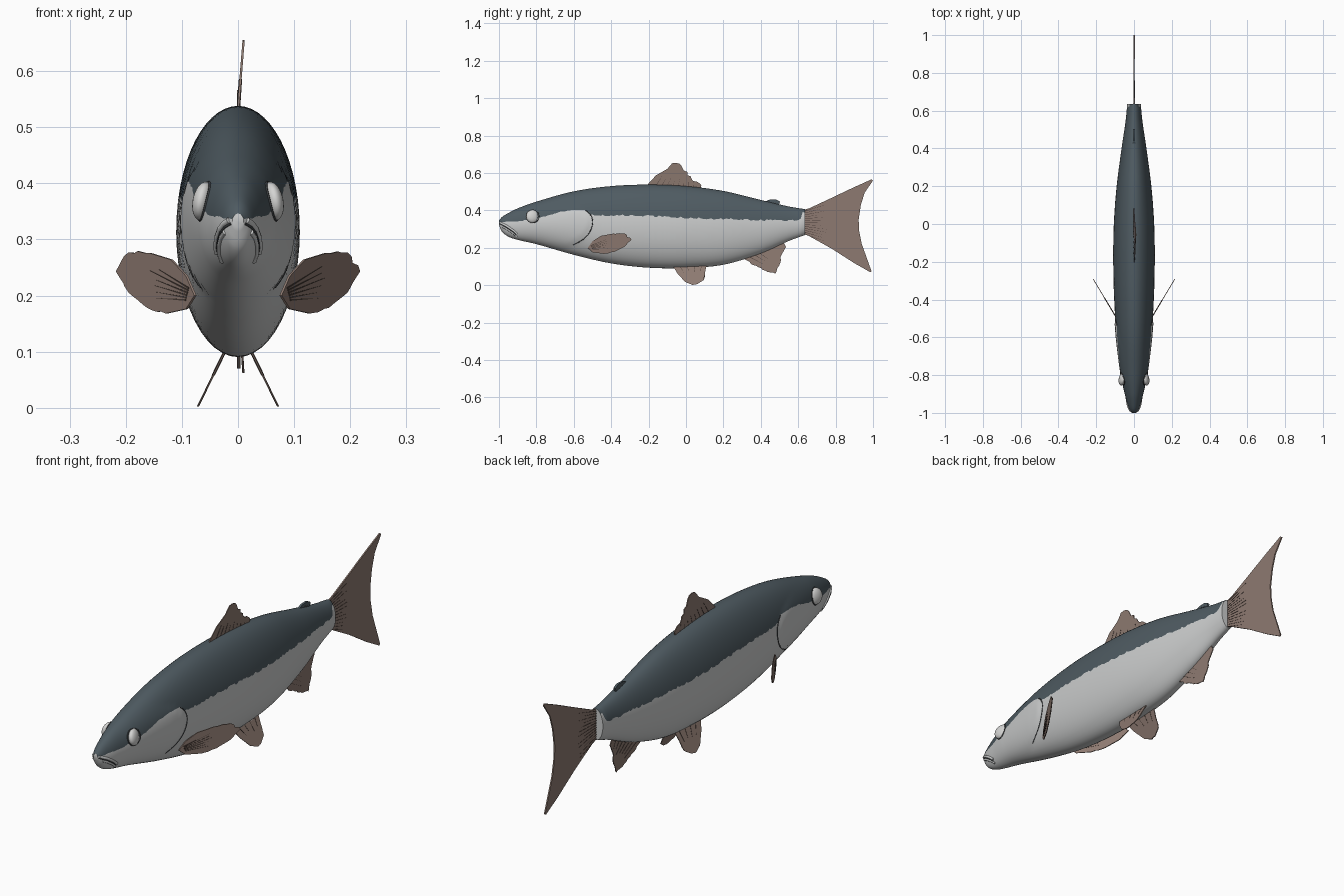
import bpy, bmesh, math, random
from mathutils import Vector

if "Cube" in bpy.data.objects:
    bpy.data.objects.remove(bpy.data.objects["Cube"])

random.seed(4)


def material(name, rgb):
    m = bpy.data.materials.new(name)
    m.diffuse_color = (*rgb, 1)
    m.use_nodes = True
    m.node_tree.nodes["Principled BSDF"].inputs["Base Color"].default_value = m.diffuse_color
    return m


SLATE = material("slate back", (0.078, 0.105, 0.122))
SILVER = material("silver belly", (0.60, 0.61, 0.61))
FIN = material("brown fin", (0.27, 0.195, 0.165))
RAY = material("dark fin ray", (0.07, 0.05, 0.042))
EYE = material("pale eye", (0.66, 0.66, 0.65))
LINE = material("dark crease", (0.05, 0.055, 0.06))


def smooth_lerp(table, y):
    """Smooth interpolation of rows (y, value, value, ...)."""
    n = len(table)
    i = max(0, min(n - 2, sum(r[0] <= y for r in table) - 1))
    a, b = table[i], table[i + 1]
    p, q = table[max(0, i - 1)], table[min(n - 1, i + 2)]
    d = b[0] - a[0]
    t = (y - a[0]) / d
    out = []
    for k in range(1, len(a)):
        m0 = (b[k] - p[k]) / (b[0] - p[0]) * d
        m1 = (q[k] - a[k]) / (q[0] - a[0]) * d
        out.append((2*t**3 - 3*t**2 + 1) * a[k] + (t**3 - 2*t**2 + t) * m0
                   + (3*t**2 - 2*t**3) * b[k] + (t**3 - t**2) * m1)
    return out


# y, belly height, back height, half width
BODY = [(-1.0, .322, .346, .010), (-.985, .288, .364, .023), (-.95, .260, .386, .036),
        (-.9, .243, .411, .049), (-.8, .220, .447, .071), (-.6, .163, .502, .092),
        (-.4, .117, .530, .105), (-.2, .094, .538, .110), (0, .092, .530, .107),
        (.2, .110, .504, .092), (.4, .170, .456, .066), (.55, .237, .421, .044),
        (.635, .268, .407, .036)]
# y, height where the dark back meets the pale belly
EDGE = [(-1, .338), (-.9, .343), (-.8, .357), (-.74, .372), (-.67, .392), (-.54, .402),
        (-.5, .376), (-.3, .374), (0, .361), (.3, .352), (.58, .346), (.612, .352),
        (.62, .385), (.64, .388)]
# height, y of the gill cover's rear rim
GILL = [(.19, -.67), (.22, -.60), (.25, -.55), (.29, -.518), (.34, -.505),
        (.38, -.52), (.41, -.56), (.45, -.66)]


def bulge(y, z):
    if not .19 < z < .45:
        return 0
    t = max(0, min(1, (smooth_lerp(GILL, z)[0] - y) / .02))
    fade = max(0, min(1, (y + .8) / .2))
    return .005 * t * fade * min(1, (z - .19) / .04, (.45 - z) / .05)


def side_x(y, z):
    lo, hi, w = smooth_lerp(BODY, y)
    u = (z - (lo + hi) / 2) / ((hi - lo) / 2)
    return w * math.sqrt(max(0, 1 - u * u)) + bulge(y, z)


def finish(name, bm, mats, angle=40):
    bmesh.ops.recalc_face_normals(bm, faces=bm.faces)
    me = bpy.data.meshes.new(name)
    bm.to_mesh(me)
    bm.free()
    for m in mats:
        me.materials.append(m)
    ob = bpy.data.objects.new(name, me)
    bpy.context.collection.objects.link(ob)
    bpy.ops.object.select_all(action='DESELECT')
    ob.select_set(True)
    bpy.context.view_layer.objects.active = ob
    bpy.ops.object.shade_smooth_by_angle(angle=math.radians(angle))
    return ob


# Body: lofted oval rings, with one vertex row following the colour edge
def make_body():
    bm = bmesh.new()
    LOW, UP, N = 14, 12, 150
    ys = [-1, -.997, -.992, -.985, -.977] + [-.968 + 1.603 * i / N for i in range(N + 1)]
    rings = []
    for y in ys:
        lo, hi, w = smooth_lerp(BODY, y)
        c, h = (lo + hi) / 2, (hi - lo) / 2
        jag = random.uniform(-.005, .005) if y > -.5 else random.uniform(-.002, .002)
        tb = math.asin(max(-.8, min(.9, (smooth_lerp(EDGE, y)[0] + jag - c) / h)))
        angs = [-math.pi/2 + (tb + math.pi/2) * k / LOW for k in range(LOW)]
        angs += [tb + (math.pi/2 - tb) * k / UP for k in range(UP + 1)]
        half = []
        for t in angs:
            z = c + h * math.sin(t)
            half.append((w * math.cos(t) + bulge(y, z) * math.cos(t) ** .5
                         if math.cos(t) > 1e-6 else 0, y, z))
        loop = half + [(-x, yy, z) for x, yy, z in half[-2:0:-1]]
        rings.append([bm.verts.new(p) for p in loop])
    n = len(rings[0])
    for a, b in zip(rings, rings[1:]):
        for k in range(n):
            f = bm.faces.new((a[k], a[(k+1) % n], b[(k+1) % n], b[k]))
            f.material_index = 0 if LOW <= k < LOW + 2 * UP else 1
    bm.faces.new(rings[0]).material_index = 1
    bm.faces.new(rings[-1]).material_index = 1
    finish("body", bm, [SLATE, SILVER])


make_body()


# Fins: thin plates cut from a (y, z) outline, with slim raised rays
def fin(name, outline, xf, root, tip, rays=6, fringe=.005, ragged=(), mat=FIN, thick=.004):
    bm = bmesh.new()
    pts = []
    for i, p in enumerate(outline):
        q = outline[(i + 1) % len(outline)]
        pts.append(p)
        if i in ragged:
            steps = max(2, round(math.dist(p, q) / .014))
            for k in range(1, steps):
                j = random.uniform(-fringe, fringe)
                pts.append((p[0] + (q[0]-p[0]) * k/steps + j,
                            p[1] + (q[1]-p[1]) * k/steps + j * .6))

    def plate(poly, t, idx):
        sides = [[bm.verts.new((xf(y, z) + s * t / 2, y, max(z, 0))) for y, z in poly]
                 for s in (1, -1)]
        faces = [bm.faces.new(sides[0]), bm.faces.new(sides[1][::-1])]
        m = len(poly)
        for k in range(m):
            faces.append(bm.faces.new((sides[0][k], sides[1][k],
                                       sides[1][(k+1) % m], sides[0][(k+1) % m])))
        for f in faces:
            f.material_index = idx

    plate(pts, thick, 0)
    for k in range(rays):
        u = (k + .5) / rays
        a = Vector(root[0]).lerp(Vector(root[1]), u)
        b = Vector(tip[0]).lerp(Vector(tip[1]), u)
        b = a.lerp(b, random.uniform(.75, 1.1))
        d = (b - a).normalized()
        s = Vector((-d.y, d.x)) * .0016
        plate([tuple(a - s), tuple(b), tuple(a + s)], thick + .002, 1)
    finish(name, bm, [mat, RAY], 30)


fin("tail_fin", [(.62, .28), (.66, .262), (.78, .195), (.90, .118), (.985, .07), (.992, .075),
                 (.965, .15), (.940, .22), (.926, .29), (.923, .35), (.935, .43),
                 (.955, .495), (1.0, .56), (.992, .566), (.9, .525), (.78, .468),
                 (.66, .412), (.62, .40)],
    lambda y, z: .004 * (y - .63), [(.63, .27), (.63, .40)], [(.75, .225), (.75, .44)],
    rays=13, thick=.006)

fin("dorsal_fin", [(-.21, .52), (-.20, .545), (-.16, .588), (-.10, .622), (-.075, .652),
                   (-.055, .655), (-.025, .640), (.03, .568), (.082, .535), (.075, .505)],
    lambda y, z: max(0, z - .53) * .08, [(-.18, .525), (.06, .51)],
    [(-.14, .585), (.05, .55)], rays=8, ragged=(2, 3, 5, 6, 7))

fin("adipose_fin", [(.43, .435), (.418, .445), (.445, .457), (.48, .459), (.503, .448),
                    (.498, .432), (.48, .424)],
    lambda y, z: 0, [(.44, .44), (.47, .43)], [(.46, .45), (.49, .44)],
    rays=2, mat=SLATE, thick=.010)

fin("anal_fin", [(.29, .15), (.34, .125), (.41, .082), (.478, .062), (.498, .105),
                 (.512, .165), (.535, .205), (.515, .24), (.40, .19)],
    lambda y, z: max(0, .2 - z) * .07, [(.33, .145), (.51, .22)],
    [(.42, .10), (.52, .18)], rays=7, ragged=(1, 2, 3, 4, 5))

for side, label in ((1, "right"), (-1, "left")):
    fin("pelvic_fin_" + label, [(-.075, .11), (-.045, .062), (-.005, .018), (.035, .002),
                                (.06, .006), (.095, .028), (.102, .07), (.112, .115)],
        lambda y, z: side * (.026 + (.095 - z) * .49), [(-.05, .10), (.10, .10)],
        [(-.02, .06), (.09, .06)], rays=4, fringe=.003, ragged=(3, 4, 5))

    fin("pectoral_fin_" + label, [(-.525, .20), (-.50, .235), (-.455, .264), (-.39, .276),
                                  (-.33, .277), (-.292, .243), (-.33, .205), (-.385, .178),
                                  (-.44, .168), (-.50, .176)],
        lambda y, z: side * (.085 + (y + .51) * .6), [(-.51, .215), (-.50, .19)],
        [(-.40, .26), (-.40, .19)], rays=6, ragged=(3, 4, 5, 6, 7))

# Eyes: shallow domes with a dark rim
for side, label in ((1, "right"), (-1, "left")):
    loc = Vector((side * .062, -.82, .368))
    turn = (0, -side * .18, side * .2)
    bpy.ops.mesh.primitive_uv_sphere_add(segments=28, ring_count=16, location=loc,
                                         rotation=turn)
    eye = bpy.context.object
    eye.name = "eye_" + label
    eye.scale = (.018, .035, .035)
    eye.data.materials.append(EYE)
    bpy.ops.object.shade_smooth()
    # Rim hugging the head around the eye
    cu = [(loc.y + .034 * math.cos(a), loc.z + .034 * math.sin(a))
          for a in [i * math.tau / 28 for i in range(28)]]
    rims = [("eye_rim_" + label, cu, True, .0022, LINE, .0005)]
    # Gill cover rim, cheek fold, mouth line and lips
    zs = [.215 + .185 * i / 30 for i in range(31)]
    rims.append(("gill_slit_" + label, [(smooth_lerp(GILL, z)[0] + .006, z) for z in zs],
                 False, .0022, LINE, 0))
    mouth = [(-.997, .328), (-.985, .322), (-.965, .312), (-.945, .299), (-.925, .285),
             (-.908, .270)]
    rims.append(("mouth_line_" + label, mouth, False, .0022, LINE, .0005))
    rims.append(("upper_lip_" + label, [(y + .004, z + .006) for y, z in mouth],
                 False, .006, SILVER, -.001))
    rims.append(("lower_lip_" + label, [(y + .004, z - .009) for y, z in mouth[1:]],
                 False, .005, SILVER, -.001))
    for name, path, closed, r, mat, out in rims:
        curve = bpy.data.curves.new(name, 'CURVE')
        curve.dimensions = '3D'
        curve.bevel_depth = r
        curve.bevel_resolution = 2
        curve.use_fill_caps = True
        sp = curve.splines.new('POLY')
        sp.points.add(len(path) - 1)
        sp.use_cyclic_u = closed
        for pt, (y, z) in zip(sp.points, path):
            pt.co = (side * (side_x(y, z) + out), y, z, 1)
        curve.materials.append(mat)
        bpy.context.collection.objects.link(bpy.data.objects.new(name, curve))
